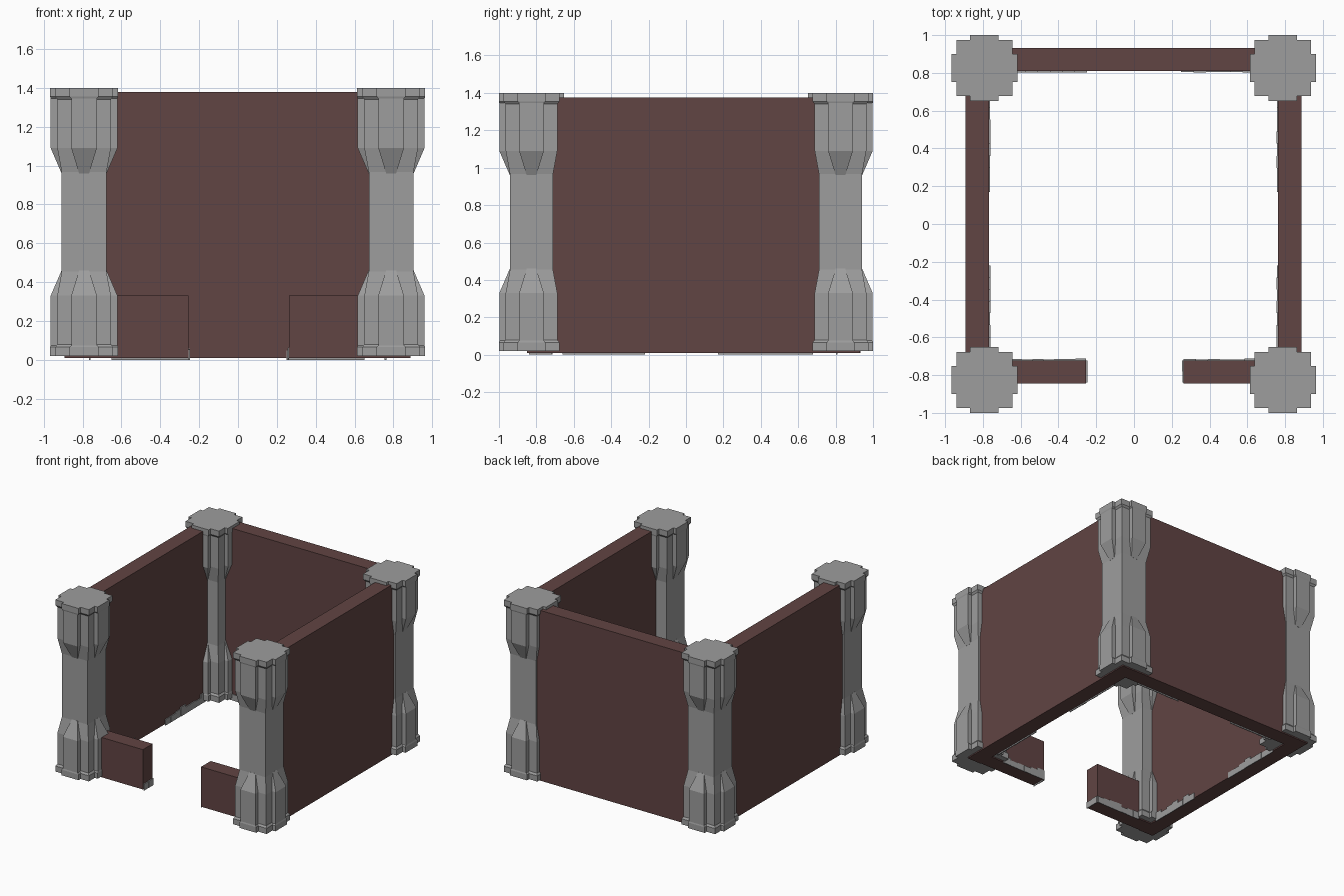
import bpy, bmesh, random
from mathutils import Matrix, Vector

if "Cube" in bpy.data.objects:
    bpy.data.objects.remove(bpy.data.objects["Cube"])

random.seed(4)
MID = 0.71  # pillar mirror height


def material(name, rgb):
    m = bpy.data.materials.new(name)
    m.diffuse_color = (*rgb, 1)
    m.use_nodes = True
    m.node_tree.nodes["Principled BSDF"].inputs["Base Color"].default_value = m.diffuse_color
    return m


stone = material("grey stone", (0.34, 0.34, 0.34))
brick = material("dark red brick", (0.12, 0.058, 0.056))


def loft(bm, sections):
    """Closed solid through rectangles (z, x0, x1, y0, y1), listed bottom to top."""
    rings, faces = [], []
    for z, x0, x1, y0, y1 in sections:
        rings.append([bm.verts.new((x, y, z)) for x, y in
                      ((x0, y0), (x1, y0), (x1, y1), (x0, y1))])
    faces.append(bm.faces.new(rings[0][::-1]))
    for a, b in zip(rings, rings[1:]):
        for i in range(4):
            j = (i + 1) % 4
            faces.append(bm.faces.new((a[i], a[j], b[j], b[i])))
    faces.append(bm.faces.new(rings[-1]))
    return [v for r in rings for v in r]


def box(bm, x0, x1, y0, y1, z0, z1):
    return loft(bm, [(z0, x0, x1, y0, y1), (z1, x0, x1, y0, y1)])


def make(name, bm, mat, location=(0, 0, 0)):
    bmesh.ops.recalc_face_normals(bm, faces=bm.faces)
    me = bpy.data.meshes.new(name)
    bm.to_mesh(me)
    bm.free()
    me.materials.append(mat)
    ob = bpy.data.objects.new(name, me)
    ob.location = location
    bpy.context.collection.objects.link(ob)
    return ob


def square(z, h):
    return (z, -h, h, -h, h)


def pillar(name, x, y):
    bm = bmesh.new()
    # flared foot: stepped core and four tapering buttresses
    loft(bm, [square(0.02, 0.149), square(0.065, 0.149), square(0.08, 0.138),
              square(0.33, 0.138), square(0.46, 0.114)])
    for k in range(4):
        vs = loft(bm, [(0.02, -0.075, 0.075, -0.175, 0),
                       (0.065, -0.075, 0.075, -0.175, 0),
                       (0.075, -0.066, 0.066, -0.172, 0),
                       (0.33, -0.066, 0.066, -0.172, 0),
                       (0.46, -0.026, 0.026, -0.116, 0)])
        bmesh.ops.rotate(bm, verts=vs, matrix=Matrix.Rotation(k * 1.5707963, 3, 'Z'))
    # the head is the foot turned upside down
    dup = bmesh.ops.duplicate(bm, geom=bm.verts[:] + bm.edges[:] + bm.faces[:])
    for v in dup["geom"]:
        if isinstance(v, bmesh.types.BMVert):
            v.co.z = 2 * MID - v.co.z
    # shaft
    box(bm, -0.115, 0.115, -0.115, 0.115, 0.3, 1.12)
    return make(name, bm, stone, (x, y, 0))


for sx, side in ((-1, "left"), (1, "right")):
    for sy, end in ((-1, "front"), (1, "back")):
        pillar(f"{end}_{side}_pillar", sx * 0.79 - 0.002, sy * 0.826)


def wall(name, x0, x1, y0, y1, top):
    bm = bmesh.new()
    box(bm, x0, x1, y0, y1, 0.01, top)
    make(name, bm, brick)


# walls, running into the pillars
wall("back_wall", -0.77, 0.77, 0.81, 0.932, 1.378)
wall("left_wall", -0.892, -0.768, -0.85, 0.93, 1.375)
wall("right_wall", 0.763, 0.888, -0.85, 0.93, 1.375)
wall("front_left_low_wall", -0.89, -0.254, -0.845, -0.722, 0.33)
wall("front_right_low_wall", 0.263, 0.888, -0.845, -0.722, 0.33)


def rubble(name, start, end, inward):
    """Row of thin stones along a wall foot, from start to end, facing inward."""
    bm = bmesh.new()
    a, b, n = Vector(start), Vector(end), Vector(inward)
    count = max(2, round((b - a).length / 0.06))
    for i in range(count):
        p, q = a.lerp(b, i / count), a.lerp(b, (i + 1) / count)
        q = q + n * random.uniform(0.005, 0.009)
        box(bm, min(p.x, q.x), max(p.x, q.x), min(p.y, q.y), max(p.y, q.y),
            0.0, random.uniform(0.045, 0.08))
    make(name, bm, stone)


# stone footing on inner wall faces and on the gateway ends
for sx, side, inner, gate in ((-1, "left", -0.768, -0.254), (1, "right", 0.763, 0.263)):
    rubble(f"{side}_rear_footing", (inner, 0.17), (inner, 0.68), (-sx, 0))
    rubble(f"{side}_front_footing", (inner, -0.66), (inner, -0.22), (-sx, 0))
    rubble(f"back_{side}_footing", (sx * 0.64, 0.81), (sx * 0.25, 0.81), (0, -1))
    rubble(f"gate_{side}_footing", (sx * 0.65, -0.722), (gate, -0.722), (0, 1))
    rubble(f"gate_{side}_end_stones", (gate, -0.84), (gate, -0.722), (-sx, 0))
